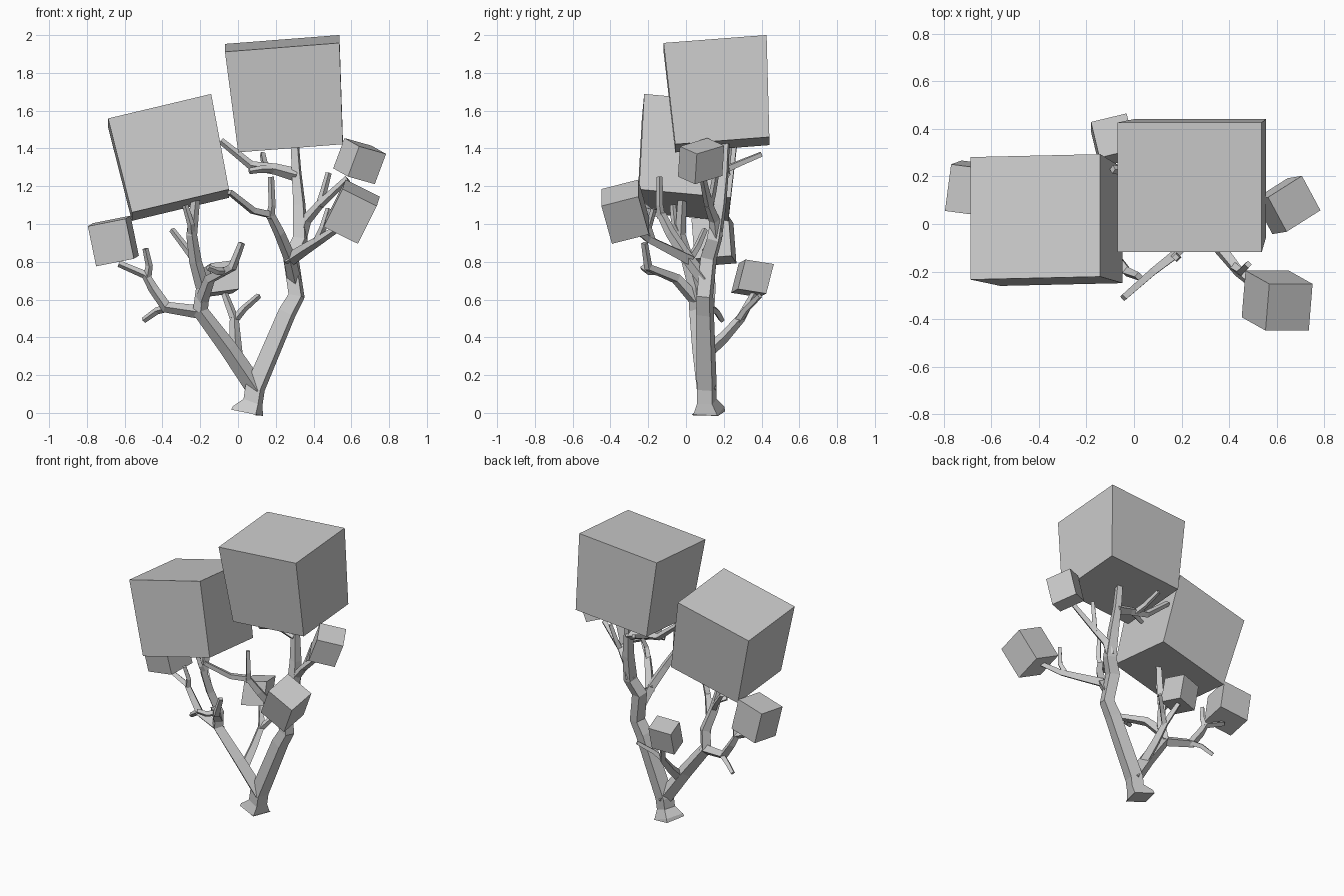
import bpy
import bmesh
from math import cos, sin, pi
from mathutils import Vector

default_cube = bpy.data.objects.get("Cube")
if default_cube:
    bpy.data.objects.remove(default_cube, do_unlink=True)

grey = bpy.data.materials.new("plain_grey")
grey.use_nodes = True
grey.diffuse_color = (.6, .6, .6, 1)
grey.node_tree.nodes["Principled BSDF"].inputs["Base Color"].default_value = grey.diffuse_color


def finish(name, bm):
    """Turn a bmesh into a flat shaded object."""
    bmesh.ops.recalc_face_normals(bm, faces=bm.faces)
    mesh = bpy.data.meshes.new(name)
    bm.to_mesh(mesh)
    bm.free()
    mesh.materials.append(grey)
    obj = bpy.data.objects.new(name, mesh)
    bpy.context.collection.objects.link(obj)
    return obj


def limb(name, points, start, end, radii=None, sides=4, twist=0.0):
    """Sweep a tapering polygon along a path, carrying its frame round the bends."""
    path = [Vector(p) for p in points]
    last = len(path) - 1
    bm = bmesh.new()
    rings = []
    tangent = (path[1] - path[0]).normalized()
    side = tangent.orthogonal().normalized()
    if abs(tangent.y) < .9:
        side = (Vector((0, -1, 0)) + tangent * tangent.y).normalized()
    for i, point in enumerate(path):
        before = (point - path[max(i - 1, 0)]).normalized()
        after = (path[min(i + 1, last)] - point).normalized()
        heading = (before + after).normalized()
        side = tangent.rotation_difference(heading) @ side
        tangent = heading
        other = tangent.cross(side)
        radius = radii[i] if radii else start + (end - start) * i / last
        ring = []
        for k in range(sides):
            angle = twist + 2 * pi * k / sides
            ring.append(bm.verts.new(point + radius * (cos(angle) * side + sin(angle) * other)))
        rings.append(ring)
    for lower, upper in zip(rings, rings[1:]):
        for k in range(sides):
            n = (k + 1) % sides
            bm.faces.new((lower[k], lower[n], upper[n], upper[k]))
    bm.faces.new(rings[0])
    bm.faces.new(rings[-1])
    return finish(name, bm)


def twig(name, *points):
    return limb(name, points, .022, .016)


def branch(name, *points):
    return limb(name, points, .036, .018)


def foliage(name, centre, width, depth, height, flare=0.0):
    """Leaning block given by its three half axes; flare widens the top."""
    width, depth, height = Vector(width), Vector(depth), Vector(height)
    bm = bmesh.new()
    bmesh.ops.create_cube(bm, size=2)
    for vert in bm.verts:
        x, y, z = vert.co
        vert.co = Vector(centre) + (width * x + depth * y) * (1 + flare * z) + height * z
    return finish(name, bm)


# Trunk with its flared foot, running on into the left stem
limb("trunk_and_left_stem",
     [(.05, .12, 0), (.052, .12, .01), (.08, .11, .06), (.09, .11, .13), (.26, .1, .53),
      (.31, .1, .62), (.28, .12, .82), (.33, .15, .92), (.325, .18, 1.1),
      (.31, .2, 1.27), (.3, .21, 1.44)], 0, 0,
     radii=[.1, .095, .06, .06, .054, .05, .05, .046, .038, .03, .025], twist=.5)

# Right stem
limb("right_stem",
     [(.1, .11, .12), (-.05, .08, .34), (-.2, .06, .54), (-.185, .05, .66),
      (-.225, .01, .8), (-.245, -.03, .94), (-.225, -.02, 1.13)], .052, .024)

# Branches and twigs of the left stem
branch("front_branch", (.3, .1, .7), (.27, 0, .83), (.22, -.08, .95), (.17, -.13, 1.05),
       (.08, -.2, 1.07), (-.045, -.31, 1.17))
twig("front_twig", (.17, -.13, 1.03), (.18, -.14, 1.1), (.175, -.14, 1.25))
branch("outer_front_branch", (.27, .02, .81), (.36, -.1, .87), (.44, -.2, .92), (.56, -.3, 1))
twig("outer_front_twig", (.42, -.18, .91), (.45, -.2, .98), (.48, -.17, 1.08))
branch("outer_branch", (.33, .16, .93), (.36, .15, 1.02), (.43, .12, 1.1), (.58, .09, 1.24))
twig("outer_twig", (.43, .12, 1.09), (.45, .14, 1.16), (.48, .16, 1.27))
branch("upper_branch", (.31, .2, 1.26), (.2, .2, 1.29), (.07, .21, 1.31), (-.09, .23, 1.44))
twig("upper_back_twig", (.16, .21, 1.29), (.14, .28, 1.32), (.13, .4, 1.37))
twig("upper_front_twig", (.2, .2, 1.29), (.12, .17, 1.29), (.06, .15, 1.28))

# Branches and twigs of the right stem
branch("back_branch", (-.01, .09, .3), (-.015, .2, .4), (-.02, .29, .5), (-.07, .36, .63))
twig("back_twig", (-.02, .28, .49), (.03, .32, .55), (.11, .39, .62))
branch("side_branch", (-.18, .06, .53), (-.38, .12, .56), (-.45, .13, .66),
       (-.49, .13, .73), (-.63, .14, .79))
twig("side_upper_twig", (-.48, .13, .72), (-.47, .12, .78), (-.49, .1, .87))
twig("side_lower_twig", (-.36, .12, .56), (-.43, .16, .54), (-.5, .19, .49))
branch("inner_branch", (-.19, .05, .6), (-.15, -.05, .71), (-.03, -.2, .77), (.02, -.22, .9))
twig("inner_twig", (-.07, -.15, .75), (-.11, -.2, .75), (-.16, -.23, .77))
twig("high_side_twig", (-.22, .01, .8), (-.28, .06, .88), (-.35, .1, .97))
twig("high_front_twig", (-.245, -.03, .94), (-.25, -.06, 1), (-.28, -.07, 1.1))

# Block foliage
foliage("left_crown", (.256, .173, 1.688), (.29, 0, .0225), (0, .261, .02),
        (-.022, -.019, .268), .045)
foliage("right_crown", (-.36, .009, 1.35), (.265, .006, .063), (0, .25, -.023),
        (-.055, .021, .25), .03)
foliage("right_low_block", (-.66, .148, .91), (.1, -.013, .02), (.013, .098, .008),
        (-.022, -.008, .106))
foliage("left_high_block", (.644, .08, 1.333), (.071, .045, -.02), (-.039, .0725, .022),
        (.03, .005, .08))
foliage("left_front_block", (.602, -.322, 1.065), (.091, 0, -.045), (.008, .098, .025),
        (.05, -.028, .1))
foliage("back_block", (-.088, .352, .712), (.075, .018, .01), (-.018, .075, -.012),
        (0, .02, .078))
